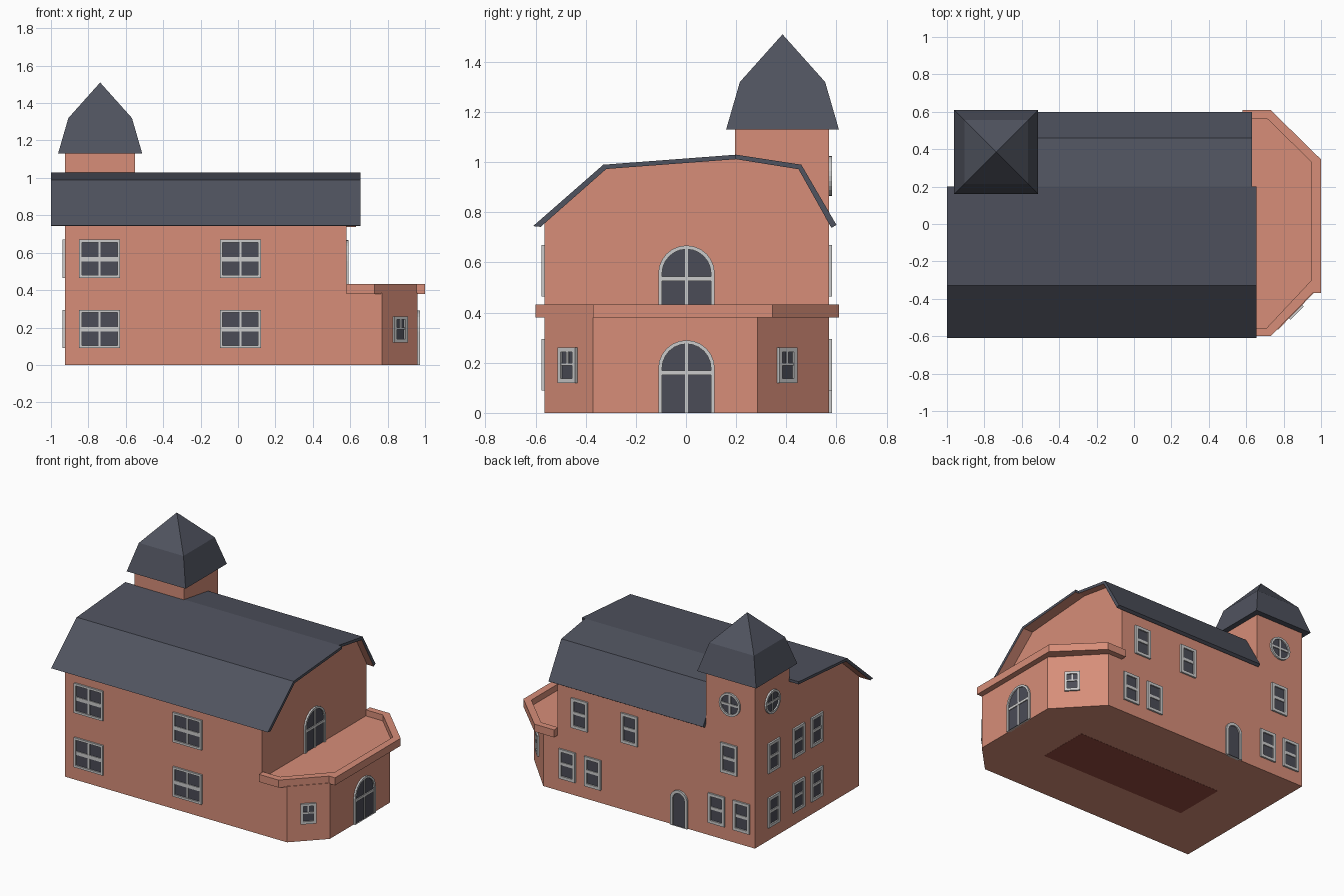
import bpy, bmesh
from math import sin, cos, pi, radians
from mathutils import Vector, Matrix

if "Cube" in bpy.data.objects:
    bpy.data.objects.remove(bpy.data.objects["Cube"])


def mat(name, r, g, b):
    m = bpy.data.materials.new(name)
    m.diffuse_color = (r, g, b, 1)
    m.use_nodes = True
    m.node_tree.nodes["Principled BSDF"].inputs["Base Color"].default_value = m.diffuse_color
    return m


BRICK = mat("brick", 0.68, 0.27, 0.19)
SLATE = mat("slate", 0.08, 0.087, 0.115)
TRIM = mat("trim", 0.6, 0.61, 0.63)
GLASS = mat("glass", 0.07, 0.072, 0.095)
FLOOR = mat("floor_red", 0.3, 0.07, 0.05)
YZ = Matrix(((0, 0, 1, 0), (1, 0, 0, 0), (0, 1, 0, 0), (0, 0, 0, 1)))  # profile in y,z, depth in x
XY = Matrix.Identity(4)


def finish(name, bm, *mats):
    bmesh.ops.recalc_face_normals(bm, faces=bm.faces)
    me = bpy.data.meshes.new(name)
    bm.to_mesh(me)
    bm.free()
    for m in mats:
        me.materials.append(m)
    ob = bpy.data.objects.new(name, me)
    bpy.context.collection.objects.link(ob)
    return ob


def add_prism(bm, pts, d0, d1, M, mi=0):
    lo, hi = [[bm.verts.new(M @ Vector((u, v, d))) for u, v in pts] for d in (d0, d1)]
    n = len(pts)
    faces = [bm.faces.new(lo[::-1]), bm.faces.new(hi)]
    faces += [bm.faces.new((lo[i], lo[(i + 1) % n], hi[(i + 1) % n], hi[i])) for i in range(n)]
    for f in faces:
        f.material_index = mi


def add_ring(bm, outer, inner, d0, d1, M, mi=0):
    a, b, c, d = [[bm.verts.new(M @ Vector((u, v, z))) for u, v in p]
                  for p, z in ((outer, d0), (outer, d1), (inner, d1), (inner, d0))]
    n = len(outer)
    for p, q in ((a, b), (b, c), (c, d), (d, a)):
        for i in range(n):
            j = (i + 1) % n
            bm.faces.new((p[i], p[j], q[j], q[i])).material_index = mi


def prism(name, pts, d0, d1, M, m):
    bm = bmesh.new()
    add_prism(bm, pts, d0, d1, M)
    return finish(name, bm, m)


def rect(u0, v0, u1, v1):
    return [(u0, v0), (u1, v0), (u1, v1), (u0, v1)]


def outline(kind, w, h, d):
    """Window outline, inset by d; v runs from 0 to h."""
    r = w / 2 - d
    if kind == "round":
        return [(r * cos(i * pi / 12), h / 2 + r * sin(i * pi / 12)) for i in range(24)]
    if kind == "arch":
        return [(-r, 0), (r, 0)] + [(r * cos(i * pi / 12), h - w / 2 + r * sin(i * pi / 12)) for i in range(13)]
    return rect(-r, d, r, h - d)


def window(name, pos, angle, w, h, kind="rect", hbar=None, vbar=None, t=0.015):
    """Framed window on a wall facing the given angle; pos is the bottom centre."""
    a = radians(angle)
    M = Matrix(((-sin(a), 0, cos(a), pos[0]), (cos(a), 0, sin(a), pos[1]),
                (0, 1, 0, pos[2]), (0, 0, 0, 1)))
    bm = bmesh.new()
    add_ring(bm, outline(kind, w, h, 0), outline(kind, w, h, t), -0.01, 0.012, M)
    add_prism(bm, outline(kind, w, h, t * 0.8), -0.01, 0.003, M, 1)
    r = w / 2 - t * 0.8
    if hbar:
        z, k = hbar
        add_prism(bm, rect(-r, z - k / 2, r, z + k / 2), 0, 0.009, M)
    if vbar:
        z0, z1, k = vbar
        add_prism(bm, rect(-k / 2, z0, k / 2, z1), 0, 0.008, M)
    return finish(name, bm, TRIM, GLASS)


# Main body and tower
prism("house_body", [(-0.565, 0), (0.57, 0), (0.57, 0.755), (0.45, 0.975), (0.2, 1.015),
                     (-0.32, 0.977), (-0.565, 0.76)], -0.925, 0.58, YZ, BRICK)
prism("tower", rect(-0.925, 0.195, -0.55, 0.57), 0, 1.15, XY, BRICK)
prism("floor_panel", rect(-0.55, -0.19, 0.59, 0.18), -0.001, 0.01, XY, FLOOR)

# Main roof slopes with brick coloured undersides
slopes = {
    "front_roof": ([(-0.61, 0.745), (-0.33, 0.99), (0.2, 1.03), (0.2, 1.012), (-0.318, 0.973), (-0.58, 0.742)],
                   -1.0, 0.655),
    "back_roof": ([(0.2, 1.03), (0.46, 0.99), (0.6, 0.75), (0.58, 0.738), (0.449, 0.972), (0.2, 1.012)],
                  -0.55, 0.63),
}
for name, (pts, x0, x1) in slopes.items():
    roof = prism(name, pts, x0, x1, YZ, SLATE)
    roof.data.materials.append(BRICK)
    for p in roof.data.polygons:
        if p.normal.z < -0.1 and p.area > 0.1:
            p.material_index = 1

# Two-pitch tower roof
bm = bmesh.new()
cx, cy = -0.737, 0.385
rings = [[bm.verts.new((cx + u, cy + v, z)) for u, v in rect(-s, -s, s, s)]
         for s, z in ((0.225, 1.13), (0.17, 1.32))]
tip = bm.verts.new((cx, cy, 1.51))
bm.faces.new(rings[0])
for i in range(4):
    j = (i + 1) % 4
    bm.faces.new((rings[0][i], rings[0][j], rings[1][j], rings[1][i]))
    bm.faces.new((rings[1][i], rings[1][j], tip))
finish("tower_roof", bm, SLATE)

# Porch with flat terrace and parapet
prism("porch", [(0.56, -0.565), (0.77, -0.565), (0.96, -0.37), (0.96, 0.285), (0.69, 0.57), (0.56, 0.57)],
      0, 0.385, XY, BRICK)
outer = [(0.58, -0.6), (0.73, -0.6), (0.955, -0.37), (1, -0.37), (1, 0.345), (0.73, 0.61), (0.58, 0.61)]
inner = [(0.58, -0.555), (0.71, -0.555), (0.94, -0.31), (0.95, -0.3), (0.95, 0.33), (0.71, 0.565), (0.58, 0.565)]
prism("terrace_floor", inner, 0.38, 0.39, XY, BRICK)
bm = bmesh.new()
add_ring(bm, outer, inner, 0.38, 0.432, XY)
finish("terrace_parapet", bm, BRICK)

# Front windows: wide, four panes
for z in (0.09, 0.465):
    for x in (-0.74, 0.013):
        window("front_window", (x, -0.565, z), -90, 0.22, 0.205,
               hbar=(0.1, 0.025), vbar=(0.015, 0.19, 0.012))

# Back and left sash windows
sash = dict(w=0.125, h=0.205, hbar=(0.105, 0.02), t=0.02)
for x, z in ((-0.825, 0.09), (-0.635, 0.09), (0.31, 0.09), (0.505, 0.09),
             (-0.73, 0.465), (0.03, 0.465), (0.41, 0.465)):
    window("back_window", (x, 0.57, z), 90, **sash)
for z in (0.09, 0.465):
    for y in (0.37, 0.1, -0.1):
        window("left_window", (-0.925, y, z), 180, **sash)

# Round tower windows
for pos, ang in (((-0.737, 0.57, 0.865), 90), ((-0.925, 0.383, 0.865), 180)):
    window("tower_round_window", pos, ang, 0.16, 0.16, "round",
           hbar=(0.08, 0.014), vbar=(0.01, 0.15, 0.014))

# Arched doors
window("back_door", (-0.35, 0.57, 0), 90, 0.13, 0.25, "arch", t=0.02)
window("porch_door", (0.96, 0.002, 0), 0, 0.225, 0.29, "arch", hbar=(0.16, 0.018), vbar=(0, 0.28, 0.012))
window("terrace_door", (0.58, 0.002, 0.385), 0, 0.225, 0.283, "arch", hbar=(0.15, 0.018), vbar=(0, 0.275, 0.012))

# Small windows on the angled porch walls
for pos, ang in (((0.864, -0.469, 0.12), -45), ((0.851, 0.4, 0.12), 43.5)):
    window("porch_window", pos, ang, 0.1, 0.14, hbar=(0.075, 0.01), vbar=(0.075, 0.13, 0.01), t=0.018)
